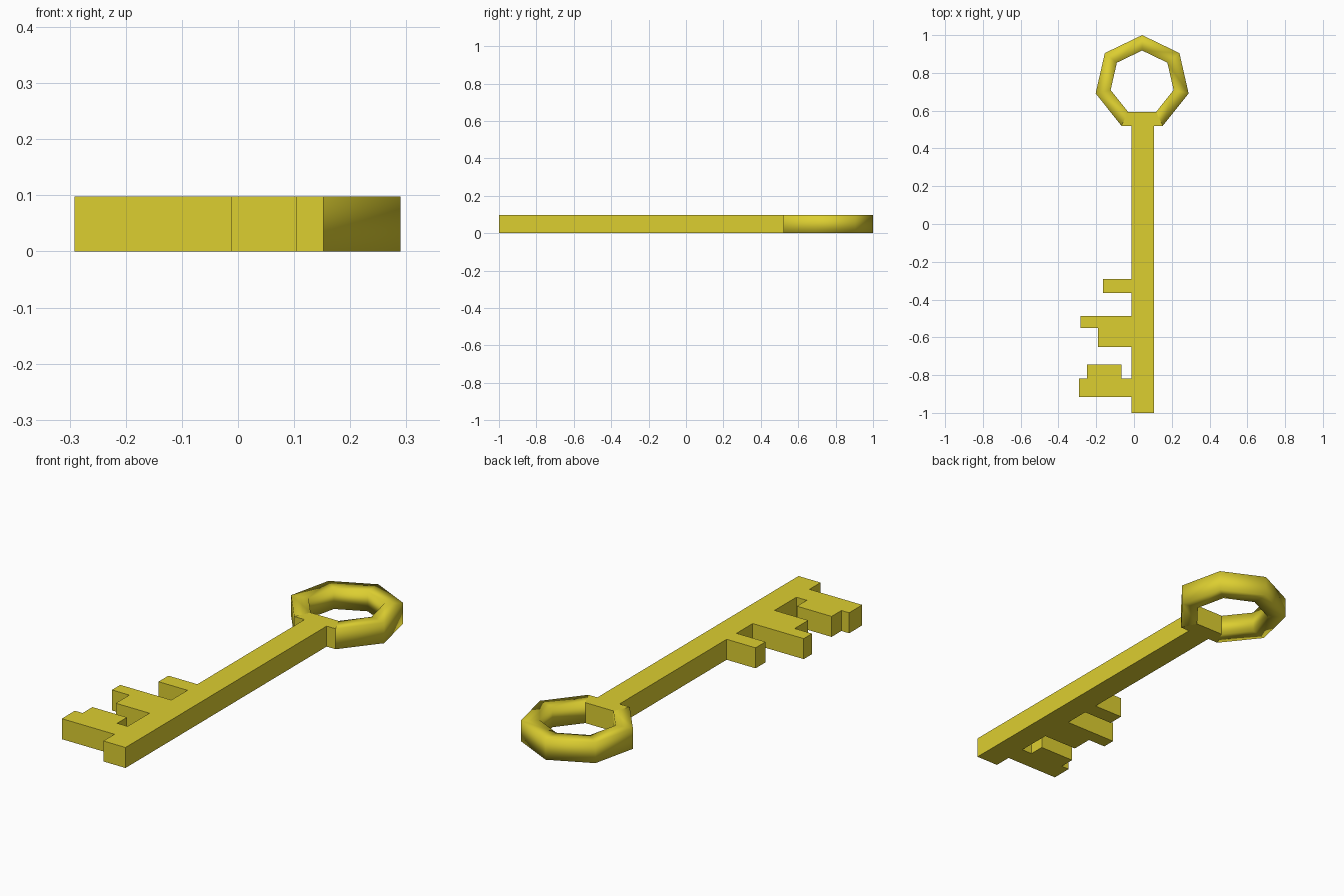
import bpy, bmesh
from math import sin, cos, pi

if "Cube" in bpy.data.objects:
    bpy.data.objects.remove(bpy.data.objects["Cube"])

H = 0.098                 # key thickness
CX, CY = 0.043, 0.7475    # bow centre
R_OUT, R_IN, SIDES = 0.2525, 0.171, 7

gold = bpy.data.materials.new("yellow_metal")
gold.diffuse_color = (0.72, 0.62, 0.03, 1)
gold.use_nodes = True
gold.node_tree.nodes["Principled BSDF"].inputs["Base Color"].default_value = gold.diffuse_color


def add_object(name, bm):
    bmesh.ops.recalc_face_normals(bm, faces=bm.faces[:])
    me = bpy.data.meshes.new(name)
    bm.to_mesh(me)
    bm.free()
    me.materials.append(gold)
    ob = bpy.data.objects.new(name, me)
    bpy.context.collection.objects.link(ob)
    return ob


# Shaft with teeth: one outline, extruded upward
L, R = -0.012, 0.105
outline = [
    (R, 0.5225), (L, 0.5225),
    (L, -0.29), (-0.165, -0.29), (-0.165, -0.365), (L, -0.365),
    (L, -0.487), (-0.282, -0.487), (-0.282, -0.55), (-0.19, -0.55),
    (-0.19, -0.652), (L, -0.652),
    (L, -0.817), (-0.067, -0.817), (-0.067, -0.743), (-0.25, -0.743),
    (-0.25, -0.817), (-0.291, -0.817), (-0.291, -0.916), (L, -0.916),
    (L, -1.0), (R, -1.0),
]
bm = bmesh.new()
face = bm.faces.new([bm.verts.new((x, y, 0)) for x, y in outline])
ext = bmesh.ops.extrude_face_region(bm, geom=[face])
bmesh.ops.translate(bm, vec=(0, 0, H),
                    verts=[g for g in ext["geom"] if isinstance(g, bmesh.types.BMVert)])
add_object("shaft_and_teeth", bm)

# Bow: seven-sided ring with a square section
bm = bmesh.new()
section = [(R_OUT, 0), (R_OUT, H), (R_IN, H), (R_IN, 0)]
loops = []
for i in range(SIDES):
    a = pi / 2 + 2 * pi * i / SIDES
    loops.append([bm.verts.new((CX + r * cos(a), CY + r * sin(a), z)) for r, z in section])
for i in range(SIDES):
    p, q = loops[i], loops[(i + 1) % SIDES]
    for j in range(4):
        k = (j + 1) % 4
        f = bm.faces.new((p[j], q[j], q[k], p[k]))
        f.smooth = i != SIDES // 2      # segment joining the shaft stays flat
# Keep the flat joining segment's borders crisp
for e in bm.edges:
    if len({f.smooth for f in e.link_faces}) > 1:
        e.smooth = False
add_object("bow_ring", bm)
